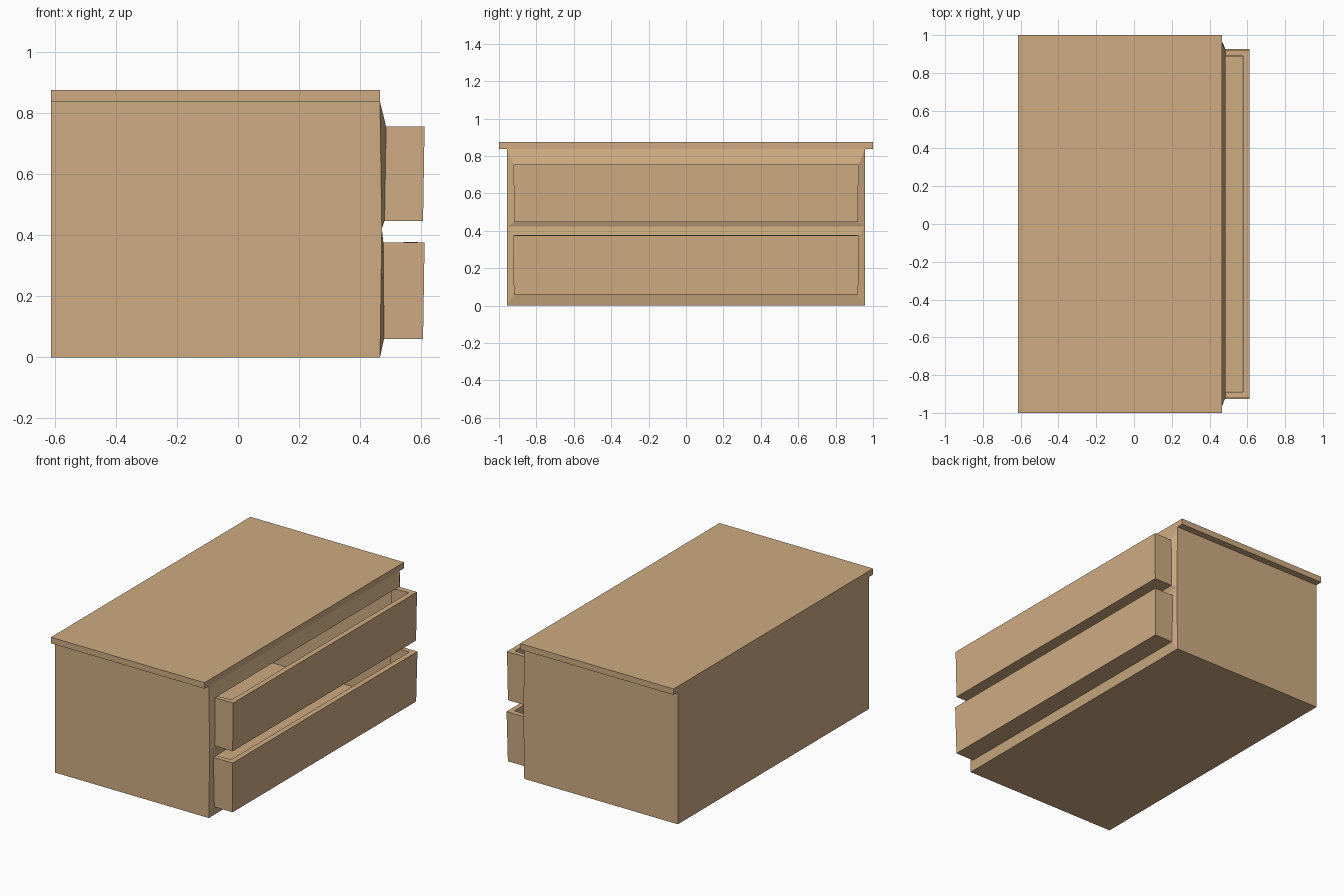
import bpy, bmesh

if "Cube" in bpy.data.objects:
    bpy.data.objects.remove(bpy.data.objects["Cube"])

wood = bpy.data.materials.new("light_wood")
wood.diffuse_color = (0.62, 0.41, 0.225, 1)
wood.use_nodes = True
wood.node_tree.nodes["Principled BSDF"].inputs["Base Color"].default_value = wood.diffuse_color


def finish(bm, name):
    bmesh.ops.recalc_face_normals(bm, faces=bm.faces)
    mesh = bpy.data.meshes.new(name)
    bm.to_mesh(mesh)
    bm.free()
    mesh.materials.append(wood)
    ob = bpy.data.objects.new(name, mesh)
    bpy.context.collection.objects.link(ob)
    return ob


def ring(bm, x_low, x_high, y_low, y_high, z_low, z_high):
    """Four corners of an upright rectangle facing +x, bottom pair first."""
    return [bm.verts.new(p) for p in (
        (x_low, -y_low, z_low), (x_low, y_low, z_low),
        (x_high, y_high, z_high), (x_high, -y_high, z_high))]


def bridge(bm, a, b, skip=()):
    for i in range(4):
        if i not in skip:
            j = (i + 1) % 4
            bm.faces.new((a[i], a[j], b[j], b[i]))


# Hollow cabinet: back, sides, floor and ceiling
bm = bmesh.new()
back = ring(bm, -0.613, -0.613, 0.957, 0.957, 0, 0.837)
bm.faces.new(back[::-1])
rim = ring(bm, 0.465, 0.465, 0.957, 0.957, 0, 0.837)
mid = [bm.verts.new((0.471, y, 0.422)) for y in (-0.957, 0.957)]
bm.faces.new((back[0], back[1], rim[1], rim[0]))
bm.faces.new((back[2], back[3], rim[3], rim[2]))
bm.faces.new((back[1], back[2], rim[2], mid[1], rim[1]))
bm.faces.new((back[3], back[0], rim[0], mid[0], rim[3]))

# Sloped front frames leading to two open-topped drawers
frames = [
    ([rim[0], rim[1], mid[1], mid[0]],
     (0.478, 0.476, 0.92, 0.926, 0.06, 0.376), (0.606, 0.611, 0.92, 0.926, 0.06, 0.376)),
    ([mid[0], mid[1], rim[2], rim[3]],
     (0.480, 0.485, 0.919, 0.922, 0.447, 0.755), (0.606, 0.611, 0.919, 0.922, 0.447, 0.755)),
]
for outer, opening, front in frames:
    lip = ring(bm, *opening)
    face = ring(bm, *front)
    bridge(bm, outer, lip)
    bridge(bm, lip, face, skip=(2,))
    bm.faces.new(face)
cabinet = finish(bm, "cabinet_with_drawers")

# Board thickness, built inward
mod = cabinet.modifiers.new("thickness", 'SOLIDIFY')
mod.thickness = 0.033
mod.offset = -1
mod.use_even_offset = True
mod.use_quality_normals = True

# Overhanging top board
bm = bmesh.new()
bmesh.ops.create_cube(bm, size=1)
for v in bm.verts:
    v.co.x = -0.613 if v.co.x < 0 else 0.465
    v.co.y *= 2
    v.co.z = 0.837 if v.co.z < 0 else 0.875
finish(bm, "top_board")
